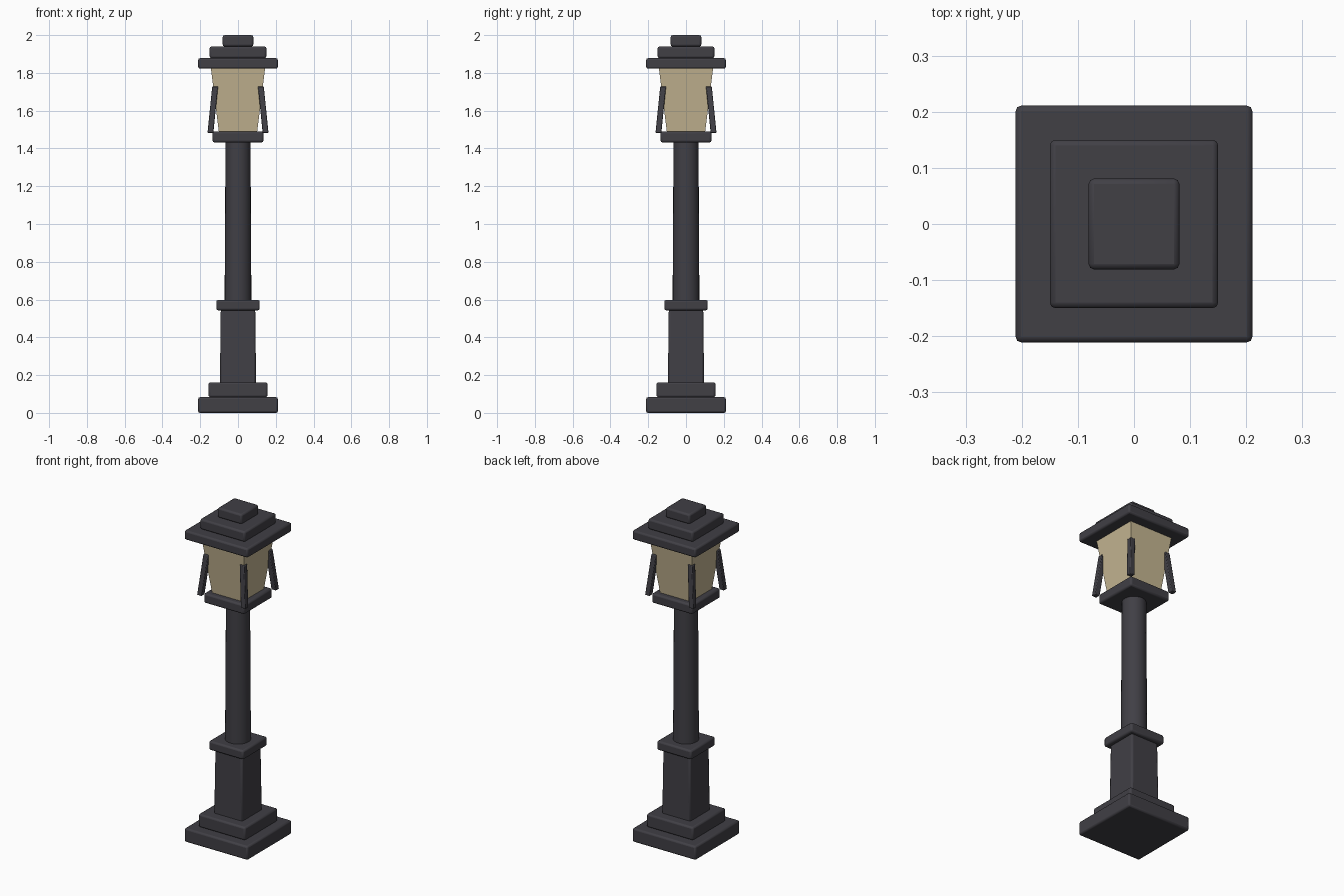
import bpy, math

if "Cube" in bpy.data.objects:
    bpy.data.objects.remove(bpy.data.objects["Cube"])


def mat(name, rgb):
    m = bpy.data.materials.new(name)
    m.diffuse_color = (*rgb, 1)
    m.use_nodes = True
    m.node_tree.nodes["Principled BSDF"].inputs["Base Color"].default_value = m.diffuse_color
    return m


IRON = mat("dark_iron", (0.052, 0.050, 0.060))
GLASS = mat("warm_glass", (0.56, 0.47, 0.29))


def finish(ob, material, bevel):
    ob.data.materials.append(material)
    if bevel:
        b = ob.modifiers.new("bevel", "BEVEL")
        b.width, b.segments = bevel, 2
        b.limit_method = "ANGLE"
    bpy.ops.object.select_all(action="DESELECT")
    ob.select_set(True)
    bpy.context.view_layer.objects.active = ob
    bpy.ops.object.shade_smooth_by_angle(angle=math.radians(40))


# Square block from half width h0 at z0 to h1 at z1, with optional lean
def block(name, z0, z1, h0, h1=None, material=IRON, bevel=0.01, c0=(0, 0), c1=(0, 0)):
    h1 = h0 if h1 is None else h1
    ring = [(-1, -1), (1, -1), (1, 1), (-1, 1)]
    verts = [(c[0] + x * h, c[1] + y * h, z)
             for z, h, c in ((z0, h0, c0), (z1, h1, c1)) for x, y in ring]
    faces = [(3, 2, 1, 0), (4, 5, 6, 7)]
    faces += [(i, (i + 1) % 4, (i + 1) % 4 + 4, i + 4) for i in range(4)]
    me = bpy.data.meshes.new(name)
    me.from_pydata(verts, [], faces)
    ob = bpy.data.objects.new(name, me)
    bpy.context.collection.objects.link(ob)
    finish(ob, material, bevel)


# Stepped foot and pedestal
block("base_slab", 0.0, 0.083, 0.211)
block("base_step", 0.083, 0.162, 0.156)
block("pedestal", 0.15, 0.56, 0.096, 0.091)
block("pedestal_collar", 0.543, 0.598, 0.115)

# Round post, slightly tapered
bpy.ops.mesh.primitive_cone_add(vertices=24, radius1=0.071, radius2=0.066,
                                depth=0.88, location=(0, 0, 1.02))
post = bpy.context.object
post.name = "post"
finish(post, IRON, 0)

# Lantern
block("lantern_base", 1.432, 1.49, 0.135)
block("lantern_glass", 1.485, 1.83, 0.101, 0.144, GLASS, 0)
for i, (sx, sy) in enumerate([(-1, -1), (1, -1), (1, 1), (-1, 1)]):
    block(f"corner_strut_{i + 1}", 1.483, 1.728, 0.0155, bevel=0.004,
          c0=(sx * 0.146, sy * 0.146), c1=(sx * 0.121, sy * 0.121))

# Stepped roof
block("roof_eave", 1.822, 1.878, 0.211)
block("roof_step", 1.878, 1.94, 0.15)
block("roof_cap", 1.94, 2.0, 0.081)
